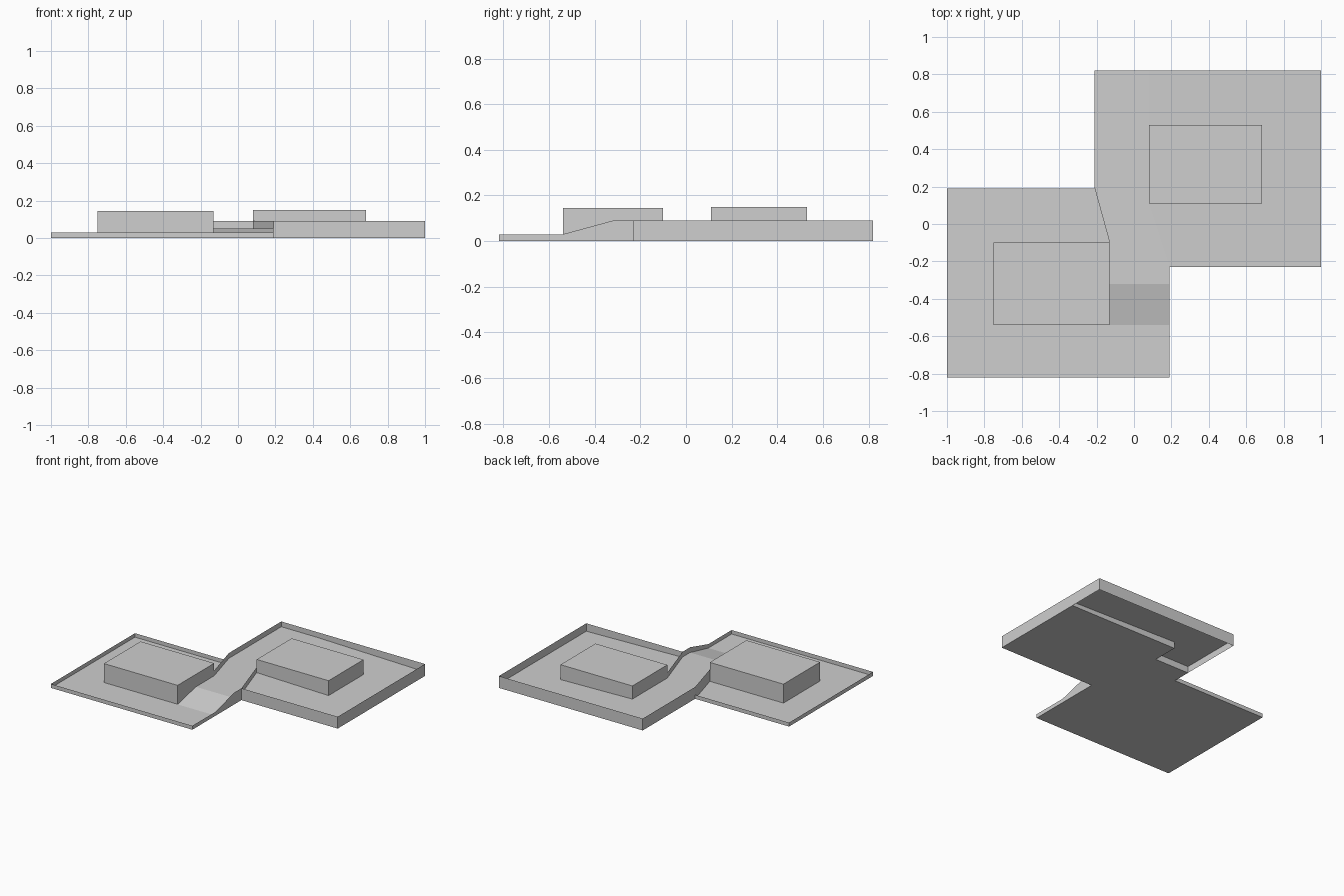
import bpy
import bmesh

if "Cube" in bpy.data.objects:
    bpy.data.objects.remove(bpy.data.objects["Cube"], do_unlink=True)

# Single flat colour
grey = bpy.data.materials.new("plain_grey")
grey.use_nodes = True
COLOUR = (0.62, 0.62, 0.62, 1)
grey.diffuse_color = COLOUR
grey.node_tree.nodes["Principled BSDF"].inputs["Base Color"].default_value = COLOUR

LOW, HIGH, DECK = 0.03, 0.09, 0.05      # wall tops and raised floor level
WEST, NECK_L, NECK_R, STEP, EAST = -1, -0.13, 0.19, -0.21, 1
SOUTH, NORTH, LOW_N, HIGH_S = -0.82, 0.82, 0.19, -0.23
RAMP_S, RAMP_N = -0.54, -0.32
B_X, B_S, B_N = 0.08, 0.11, 0.53        # west, south and north of upper block


def finish(name, bm):
    mesh = bpy.data.meshes.new(name)
    bm.to_mesh(mesh)
    bm.free()
    mesh.materials.append(grey)
    obj = bpy.data.objects.new(name, mesh)
    bpy.context.collection.objects.link(obj)
    return obj


def sheet(name, outline, height):
    """Flat or sloped floor; height is a rule of x and y."""
    bm = bmesh.new()
    bm.faces.new([bm.verts.new((x, y, height(x, y))) for x, y in outline])
    return finish(name, bm)


def wall(name, path):
    """Upright thin wall from the ground along (x, y, top) points."""
    bm = bmesh.new()
    pairs = [(bm.verts.new((x, y, 0)), bm.verts.new((x, y, z))) for x, y, z in path]
    for (a, b), (c, d) in zip(pairs, pairs[1:]):
        bm.faces.new((a, c, d, b))
    return finish(name, bm)


def block(name, x0, x1, y0, y1, z0, z1):
    bm = bmesh.new()
    bmesh.ops.create_cube(bm, size=1)
    for v in bm.verts:
        v.co = (x1 if v.co.x > 0 else x0, y1 if v.co.y > 0 else y0, z1 if v.co.z > 0 else z0)
    return finish(name, bm)


# Ground plate, open beneath the rear of the upper plot
sheet("ground_plate", [
    (WEST, SOUTH), (NECK_R, SOUTH), (NECK_R, HIGH_S), (EAST, HIGH_S), (EAST, B_N),
    (B_X, B_N), (B_X, 0.33), (STEP, 0.33), (STEP, LOW_N), (WEST, LOW_N)], lambda x, y: 0)
wall("underside_riser", [
    (EAST, B_N, LOW), (B_X, B_N, DECK), (B_X, 0.33, DECK), (STEP, 0.33, DECK)])

# Ramp and raised floors
sheet("ramp", [(NECK_L, RAMP_S), (NECK_R, RAMP_S), (NECK_R, RAMP_N), (NECK_L, RAMP_N)],
      lambda x, y: DECK * (y - RAMP_S) / (RAMP_N - RAMP_S))
sheet("upper_road", [
    (NECK_L, RAMP_N), (NECK_R, RAMP_N), (NECK_R, HIGH_S), (B_X, B_S),
    (B_X, NORTH), (STEP, NORTH), (STEP, LOW_N), (NECK_L, -0.10)], lambda x, y: DECK)
sheet("upper_floor", [
    (NECK_R, HIGH_S), (EAST, HIGH_S), (EAST, NORTH), (B_X, NORTH), (B_X, B_S)],
    lambda x, y: DECK - 0.02 * (x - B_X) / (EAST - B_X))

# Boundary walls
wall("lower_wall", [
    (STEP, LOW_N, LOW), (WEST, LOW_N, LOW), (WEST, SOUTH, LOW),
    (NECK_R, SOUTH, LOW), (NECK_R, RAMP_S, LOW)])
wall("ramp_wall", [
    (NECK_R, RAMP_S, LOW), (NECK_R, RAMP_N, HIGH), (NECK_R, HIGH_S, HIGH)])
wall("upper_wall", [
    (NECK_R, HIGH_S, HIGH), (EAST, HIGH_S, HIGH), (EAST, NORTH, HIGH),
    (STEP, NORTH, HIGH), (STEP, LOW_N, HIGH), (NECK_L, -0.10, HIGH)])
wall("road_side_wall", [(NECK_R, HIGH_S, HIGH), (B_X, B_S, HIGH)])

# Buildings
block("lower_building", -0.75, NECK_L, RAMP_S, -0.10, 0.001, 0.145)
block("upper_building", B_X, 0.685, B_S, B_N, 0.001, 0.15)
